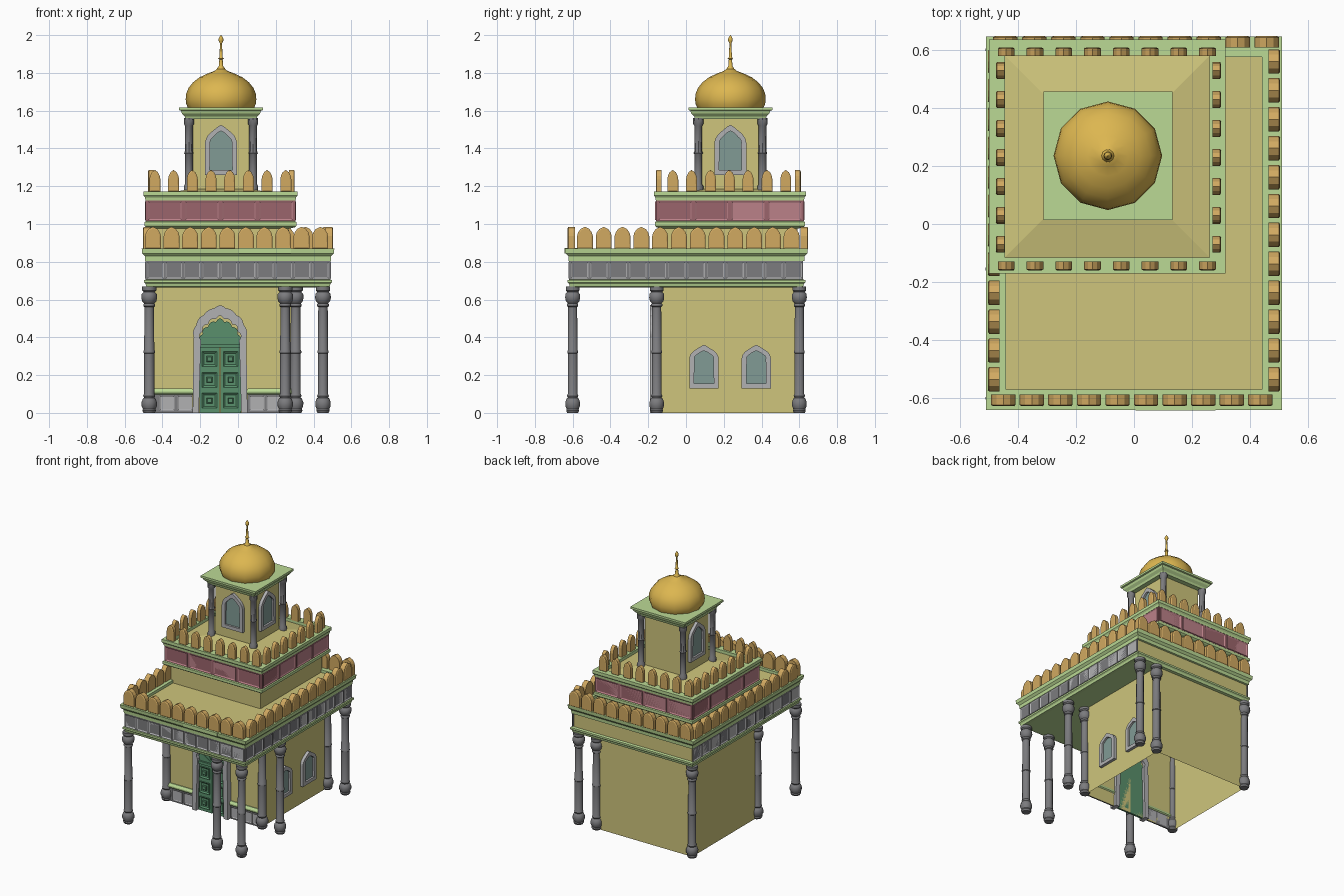
import bpy, bmesh
from math import sin, cos, pi, radians

if "Cube" in bpy.data.objects:
    bpy.data.objects.remove(bpy.data.objects["Cube"])

def mat(name, r, g, b):
    m = bpy.data.materials.new(name)
    m.diffuse_color = (r, g, b, 1)
    m.use_nodes = True
    m.node_tree.nodes["Principled BSDF"].inputs["Base Color"].default_value = m.diffuse_color
    return m

YEL = mat("ochre", .62, .56, .20)
GRN = mat("light_green", .50, .70, .30)
DARK = mat("dark_stone", .20, .20, .21)
GREY = mat("grey_stone", .44, .44, .45)
MAR = mat("maroon", .50, .22, .25)
MAR2 = mat("maroon_dark", .33, .13, .15)
ORG = mat("orange", .64, .40, .12)
GOLD = mat("gold", .72, .47, .08)
DOOR = mat("door_green", .10, .28, .15)
GLASS = mat("glass", .22, .33, .30)

def finish(name, bm, m, loc=(0, 0, 0), rot=0, smooth=None):
    bmesh.ops.recalc_face_normals(bm, faces=bm.faces)
    me = bpy.data.meshes.new(name)
    bm.to_mesh(me)
    bm.free()
    me.materials.append(m)
    if smooth:
        me.shade_smooth()
        me.set_sharp_from_angle(angle=radians(smooth))
    return place(name, me, loc, rot)

def place(name, me, loc, rot=0):
    ob = bpy.data.objects.new(name, me)
    ob.location = loc
    ob.rotation_euler = (0, 0, radians(rot))
    bpy.context.collection.objects.link(ob)
    return ob

def loft(name, rect, prof, m, bottom=True, top=True):
    """Rectangle (x0,x1,y0,y1) lofted through (offset, z) steps."""
    bm = bmesh.new()
    x0, x1, y0, y1 = rect
    rings = [[bm.verts.new(p) for p in ((x0-o, y0-o, z), (x1+o, y0-o, z), (x1+o, y1+o, z), (x0-o, y1+o, z))]
             for o, z in prof]
    for a, b in zip(rings, rings[1:]):
        for i in range(4):
            bm.faces.new((a[i], a[(i+1) % 4], b[(i+1) % 4], b[i]))
    if bottom:
        bm.faces.new(rings[0])
    if top:
        bm.faces.new(rings[-1])
    return finish(name, bm, m)

def lathe(name, prof, n, m, loc, smooth=40):
    bm = bmesh.new()
    rings = [[bm.verts.new((r*cos(2*pi*i/n), r*sin(2*pi*i/n), z)) for i in range(n)] for r, z in prof]
    for a, b in zip(rings, rings[1:]):
        for i in range(n):
            bm.faces.new((a[i], a[(i+1) % n], b[(i+1) % n], b[i]))
    bm.faces.new(rings[0])
    bm.faces.new(rings[-1])
    return finish(name, bm, m, loc, 0, smooth)

def plate(name, pts, depth, m, loc, rot=0, inset=0, rise=0):
    """Outline in x,z thickened toward local -y, front face optionally inset."""
    bm = bmesh.new()
    front = [bm.verts.new((x, -depth, z)) for x, z in pts]
    back = [bm.verts.new((x, 0, z)) for x, z in pts]
    n = len(pts)
    f = bm.faces.new(front)
    bm.faces.new(back[::-1])
    for i in range(n):
        bm.faces.new((front[i], back[i], back[(i+1) % n], front[(i+1) % n]))
    bmesh.ops.recalc_face_normals(bm, faces=bm.faces)
    if inset:
        bmesh.ops.inset_region(bm, faces=[f], thickness=inset, depth=rise)
    return finish(name, bm, m, loc, rot)

def band(name, outer, inner, depth, m, loc, rot=0):
    """Frame between two open outlines with equal point counts."""
    bm = bmesh.new()
    rows = [[bm.verts.new((x, y, z)) for x, z in o]
            for o, y in ((outer, 0), (outer, -depth), (inner, -depth), (inner, 0))]
    for i in range(len(outer)-1):
        for k in range(4):
            a, b = rows[k], rows[(k+1) % 4]
            bm.faces.new((a[i], a[i+1], b[i+1], b[i]))
    for i in (0, -1):
        bm.faces.new([r[i] for r in rows])
    return finish(name, bm, m, loc, rot)

def rect(w, z0, z1):
    return [(-w/2, z0), (w/2, z0), (w/2, z1), (-w/2, z1)]

def arch(w, z0, spring, top, n=16, cusp=0, k=7, peak=0.0):
    pts = [(w/2, z0)]
    for i in range(n+1):
        a = pi*i/n
        s = 1 - cusp*(1-abs(sin(k*a)))
        tip = peak*max(0, 1-abs(a-pi/2)/.5)
        pts.append((w/2*cos(a)*s, spring+(top-spring)*(sin(a)*s*(1-peak)+tip)))
    return pts + [(-w/2, z0)]

# Hollow main hall, porch roof slab and cornices
loft("hall_walls", (-.47, .30, -.15, .60), [(0, 0), (0, .68)], YEL, False, False)
SLAB = (-.485, .485, -.615, .62)
loft("porch_slab", SLAB, [(-.005, .68), (-.005, .85)], YEL)
loft("slab_lower_trim", SLAB, [(-.02, .665), (0, .668), (.004, .683), (.012, .69), (.012, .703), (-.01, .708)], GRN, True, False)
loft("slab_cornice", SLAB, [(-.01, .80), (.006, .805), (.008, .83), (.022, .845), (.025, .87), (-.045, .87), (-.045, .84)], GRN, False, False)
loft("front_cornice_block", (.005, .28, -.643, -.57), [(0, .845), (0, .872)], GRN)

# Upper terrace
UP = (-.485, .30, -.155, .62)
loft("terrace_drum", UP, [(-.03, .84), (-.03, 1.0)], YEL)
loft("terrace_core", UP, [(-.005, 1.0), (-.005, 1.15)], MAR2)
loft("terrace_lower_trim", UP, [(-.03, .975), (0, .982), (.01, .99), (.01, 1.01), (-.01, 1.02)], GRN, True, False)
loft("terrace_cornice", UP, [(-.01, 1.12), (.005, 1.125), (.007, 1.14), (.015, 1.15), (.015, 1.172), (-.04, 1.172), (-.04, 1.15)], GRN, False, False)
loft("terrace_roof", UP, [(-.04, 1.15), (-.23, 1.185)], YEL)

# Frieze panels: sides are (rotation, centre, length)
def frieze(name, r, rots, count, z0, z1, mb, mp):
    x0, x1, y0, y1 = r
    cx, cy = (x0+x1)/2, (y0+y1)/2
    for rot in rots:
        L = x1-x0 if rot in (0, 180) else y1-y0
        o = {0: (cx, y0), 90: (x1, cy), 180: (cx, y1), -90: (x0, cy)}[rot]
        n = count[0] if rot in (0, 180) else count[1]
        plate(name+"_strip", rect(L, z0, z1), .004, mb, (o[0], o[1], 0), rot)
        c, s = cos(radians(rot)), sin(radians(rot))
        p = L/n
        for i in range(n):
            u = (i+.5)*p-L/2
            plate(name+"_panel", rect(p*.9, z0+.006, z1-.006), .008, mp, (o[0]+u*c, o[1]+u*s, 0), rot, .009, -.004)

frieze("slab_frieze", SLAB, (0, 90, -90), (10, 12), .705, .805, DARK, GREY)
frieze("terrace_frieze", UP, (0, 90, 180, -90), (4, 4), 1.015, 1.125, MAR2, MAR)

# Merlons
def merlon(name, w, h, d):
    half = [(w/2, 0), (w/2, h*.58), (w*.44, h*.74), (w*.28, h*.9)]
    ob = plate(name, half+[(0, h)]+[(-x, z) for x, z in half[::-1]], d, ORG, (0, 0, -.0), 0, .008, .004)
    me = ob.data
    bpy.data.objects.remove(ob)
    return me

big, small = merlon("porch_merlon", .084, .118, .036), merlon("terrace_merlon", .058, .118, .026)
for i in range(10):
    place("porch_front_merlon", big, (-.45+.0983*i, -.587, .867))
    place("porch_back_merlon", big, (.457-.1*i, .607, .867), 180)
for i in range(12):
    y = -.535+.0995*i
    place("porch_right_merlon", big, (.463, y, .867), 90)
    place("porch_left_merlon", big, (-.463, y, .867), -90)
for i in range(8):
    x = -.44+.099*i
    place("terrace_front_merlon", small, (x, -.130, 1.168))
    place("terrace_back_merlon", small, (x, .578, 1.168), 180)
for i in range(7):
    y = -.07+.0997*i
    place("terrace_right_merlon", small, (.27, y, 1.168), 90)
    place("terrace_left_merlon", small, (-.446, y, 1.168), -90)

# Columns: one turned profile reused at every position
COL = [(.03, 0), (.036, .012), (.033, .02), (.04, .035), (.041, .055), (.034, .075), (.027, .08), (.032, .09), (.027, .1),
       (.027, .315), (.03, .318), (.03, .328), (.027, .332), (.025, .56), (.031, .565), (.031, .575), (.027, .58),
       (.037, .59), (.042, .61), (.04, .63), (.03, .64), (.038, .648), (.038, .668)]
col = lathe("column", COL, 10, DARK, (-.47, -.60, 0)).data
for x, y in ((.25, -.6), (.45, -.6), (.45, -.155), (.45, .6), (.305, -.155), (.305, .6), (-.47, -.155), (-.47, .6)):
    place("column", col, (x, y, 0))

# Tower, corner posts, cornice, dome and finial
TX, TY = -.09, .235
TOWER = (TX-.152, TX+.152, TY-.152, TY+.152)
loft("tower_walls", TOWER, [(0, 1.15), (0, 1.57)], YEL)
loft("tower_cornice", TOWER, [(.035, 1.555), (.04, 1.57), (.055, 1.585), (.06, 1.6), (.07, 1.603), (.07, 1.618)], GRN)
POST = [(.027, 1.16), (.027, 1.2), (.021, 1.21), (.021, 1.37), (.025, 1.375), (.021, 1.385), (.021, 1.52), (.027, 1.53), (.027, 1.56)]
for sx in (-1, 1):
    for sy in (-1, 1):
        lathe("tower_post", POST, 8, DARK, (TX+sx*.17, TY+sy*.17, 0))
lathe("dome", [(.175, 1.615), (.184, 1.635), (.187, 1.66), (.184, 1.69), (.172, 1.72), (.148, 1.75), (.113, 1.777),
               (.07, 1.797), (.035, 1.81), (.02, 1.822)], 12, GOLD, (TX, TY, 0))
lathe("finial", [(.024, 1.815), (.02, 1.825), (.012, 1.835), (.009, 1.87), (.015, 1.875), (.009, 1.882), (.007, 1.92),
                 (.005, 1.955), (.012, 1.968), (.013, 1.98), (.008, 1.99), (.001, 2.0)], 10, GOLD, (TX, TY, 0))

# Windows
def window(name, w, z0, spring, top, loc, rot):
    inner = arch(w-.05, z0+.025, spring, top-.03, 16, .05, 4, .2)
    outer = arch(w, z0, spring, top, 16, 0, 4, .2)
    band(name+"_frame", outer, inner, .022, GREY, loc, rot)
    plate(name+"_sill", rect(w, z0, z0+.025), .022, GREY, loc, rot)
    plate(name+"_glass", inner, .008, GLASS, loc, rot)

window("tower_front_window", .17, 1.26, 1.42, 1.525, (TX, TOWER[2], 0), 0)
window("tower_right_window", .17, 1.26, 1.42, 1.525, (TOWER[1], TY, 0), 90)
window("tower_left_window", .17, 1.26, 1.42, 1.525, (TOWER[0], TY, 0), -90)
for y in (.095, .372):
    window("hall_window", .155, .13, .285, .36, (.30, y, 0), 90)

# Entrance: scalloped surround, tympanum, two panelled leaves
DX, WY = -.095, -.15
outer = arch(.29, 0, .40, .57, 56, .04, 7, .08)
inner = arch(.225, 0, .385, .515, 56, .10, 7, .08)
band("door_surround", outer, inner, .06, GREY, (DX, WY+.02, 0))
plate("door_tympanum", arch(.225, .35, .37, .50, 56, .10, 7, .08), .015, DOOR, (DX, WY, 0))
plate("door_lintel", rect(.225, .345, .365), .028, DOOR, (DX, WY, 0))
for k in range(-2, 3):
    a = k*.55
    plate("tympanum_rib", [(-.004, .37), (.004, .37), (.004+.08*sin(a), .37+.1*cos(a)), (-.004+.08*sin(a), .37+.1*cos(a))],
          .02, DOOR, (DX, WY, 0))
for s in (-1, 1):
    x = DX+s*.056
    plate("door_leaf", rect(.108, 0, .345), .015, DOOR, (x, WY, 0))
    for z in (.025, .135, .245):
        plate("door_panel", rect(.078, z, z+.08), .023, DOOR, (x, WY, 0), 0, .014, -.008)
        plate("door_boss", rect(.03, z+.025, z+.055), .024, DOOR, (x, WY, 0), 0, .006, .004)

# Dado panels and moulding on the front wall
for x0, x1 in ((-.45, -.24), (.05, .29)):
    loft("dado_base", (x0, x1, WY-.01, WY), [(0, 0), (0, .1)], DARK)
    loft("dado_moulding", (x0, x1, WY-.014, WY), [(0, .098), (.006, .105), (.006, .115), (-.004, .13)], GRN)
for x in (-.375, -.28, .1, .19, .262):
    plate("dado_panel", rect(.08 if x < .2 else .05, .012, .092), .018, GREY, (x, WY, 0), 0, .01, -.004)
